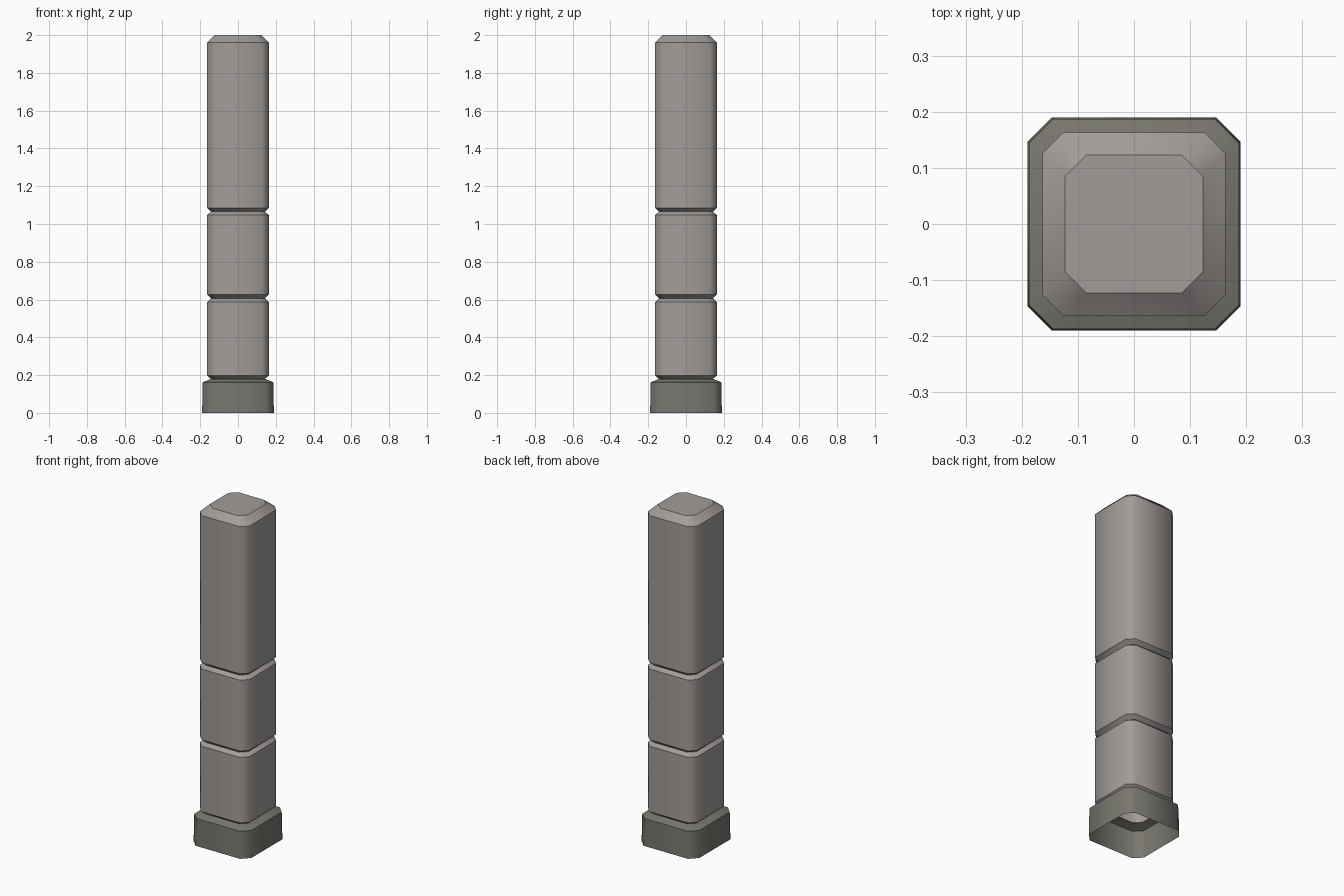
import bpy, bmesh

if "Cube" in bpy.data.objects:
    bpy.data.objects.remove(bpy.data.objects["Cube"])


def material(name, rgb):
    m = bpy.data.materials.new(name)
    m.diffuse_color = (*rgb, 1.0)
    m.use_nodes = True
    m.node_tree.nodes["Principled BSDF"].inputs["Base Color"].default_value = m.diffuse_color
    return m


def ring(bm, half, flat, z):
    """Square with cut corners: half width, half length of the flat side."""
    pts = [(half, -flat), (half, flat), (flat, half), (-flat, half),
           (-half, flat), (-half, -flat), (-flat, -half), (flat, -half)]
    return [bm.verts.new((x, y, z)) for x, y in pts]


def column(name, profile, mat, cap):
    bm = bmesh.new()
    rings = [ring(bm, *p) for p in profile]
    for a, b in zip(rings, rings[1:]):
        for i in range(8):
            j = (i + 1) % 8
            bm.faces.new((a[i], a[j], b[j], b[i]))
    if cap:
        bm.faces.new(rings[-1])
    # smooth around the corners, crisp along the horizontal rings
    for f in bm.faces:
        f.smooth = True
    for e in bm.edges:
        if abs(e.verts[0].co.z - e.verts[1].co.z) < 1e-5:
            e.smooth = False
    me = bpy.data.meshes.new(name)
    bm.to_mesh(me)
    bm.free()
    me.materials.append(mat)
    ob = bpy.data.objects.new(name, me)
    bpy.context.collection.objects.link(ob)
    return ob


stone = material("warm grey stone", (0.36, 0.335, 0.32))
dark = material("dark olive grey stone", (0.19, 0.183, 0.158))

WIDE = (0.163, 0.126)
NECK = (0.143, 0.108)

# Foot: hollow, open underneath, sloping in to the neck
column("foot", [(0.19, 0.146, 0.0), (0.187, 0.144, 0.162), (*NECK, 0.18)], dark, False)

# Shaft: three blocks parted by V grooves, with a bevelled top
shaft = [(*NECK, 0.18), (*WIDE, 0.198)]
for z in (0.606, 1.065):
    shaft += [(*WIDE, z - 0.018), (*NECK, z), (*WIDE, z + 0.02)]
shaft += [(*WIDE, 1.96), (0.123, 0.085, 2.0)]
column("shaft", shaft, stone, True)
